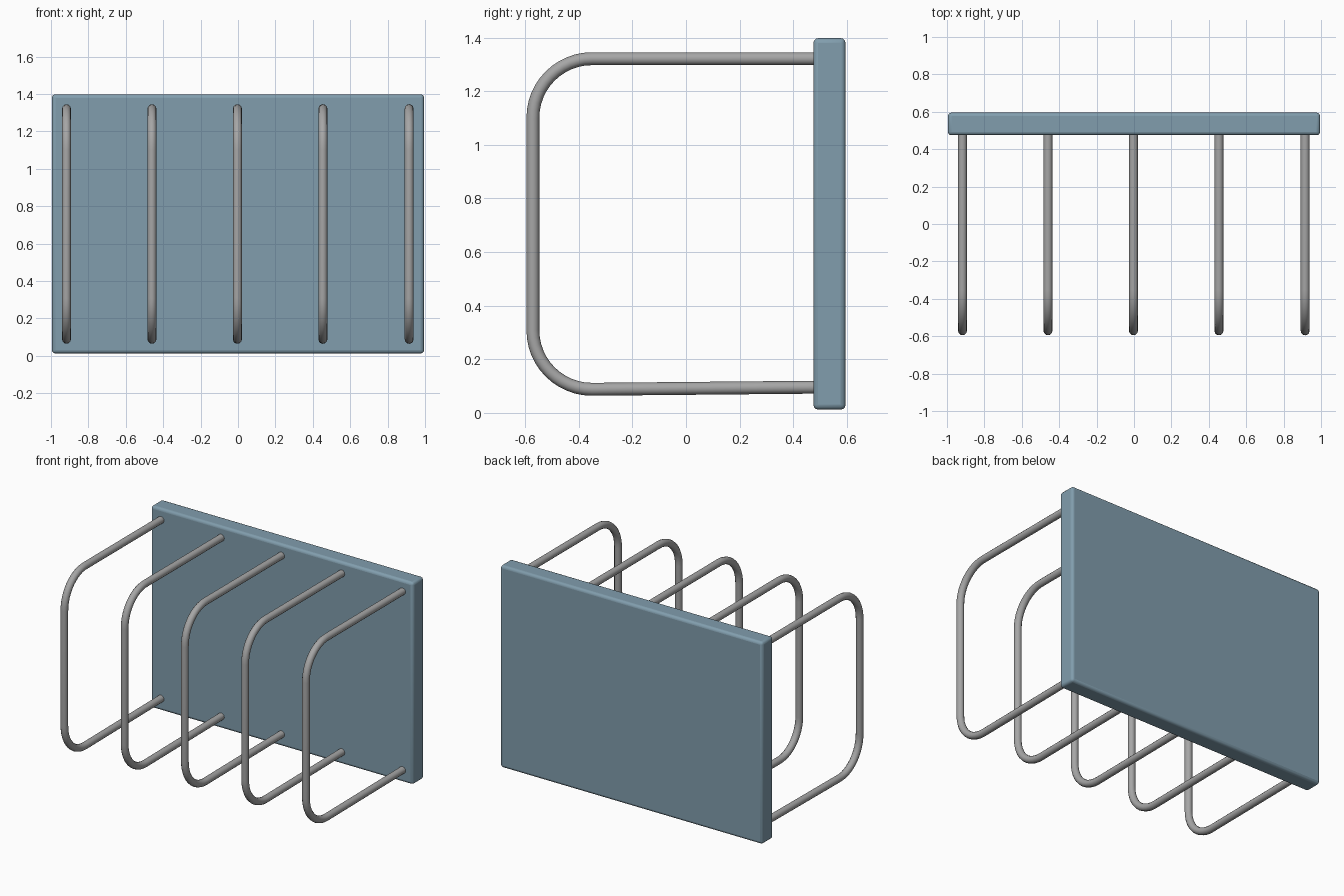
import bpy
import math

if "Cube" in bpy.data.objects:
    bpy.data.objects.remove(bpy.data.objects["Cube"])

def material(name, rgb):
    m = bpy.data.materials.new(name)
    m.diffuse_color = (*rgb, 1)
    m.use_nodes = True
    m.node_tree.nodes["Principled BSDF"].inputs["Base Color"].default_value = m.diffuse_color
    return m

paint = material("worn_blue_paint", (0.22, 0.34, 0.42))
metal = material("worn_grey_metal", (0.38, 0.38, 0.38))

# Back panel: a slab with softly rounded edges
bpy.ops.mesh.primitive_cube_add(size=1, location=(0, 0.535, 0.705))
panel = bpy.context.object
panel.name = "back_panel"
panel.scale = (1.99, 0.12, 1.385)
bpy.ops.object.transform_apply(location=False, rotation=False, scale=True)
bevel = panel.modifiers.new("soft_edges", 'BEVEL')
bevel.width = 0.018
bevel.segments = 3
panel.data.materials.append(paint)
bpy.ops.object.shade_smooth_by_angle(angle=math.radians(40))

# Hoop path in the y-z plane: two arms joined by rounded corners
FRONT, BACK, TOP, BOTTOM, BEND = -0.571, 0.50, 1.321, 0.088, 0.22
TUBE = 0.024

def corner(cy, cz, start, end, steps=12):
    for i in range(steps + 1):
        a = math.radians(start + (end - start) * i / steps)
        yield (0, cy + BEND * math.cos(a), cz + BEND * math.sin(a))

path = [(0, BACK, TOP)]
path += corner(FRONT + BEND, TOP - BEND, 90, 180)
path += corner(FRONT + BEND, BOTTOM + BEND, 180, 270)
path += [(0, BACK, BOTTOM + 0.008)]

curve = bpy.data.curves.new("hoop_path", 'CURVE')
curve.dimensions = '3D'
curve.bevel_depth = TUBE
curve.bevel_resolution = 4
curve.use_fill_caps = True
spline = curve.splines.new('POLY')
spline.points.add(len(path) - 1)
for point, co in zip(spline.points, path):
    point.co = (*co, 1)
spline.use_smooth = True
curve.materials.append(metal)

# Five hoops spaced along the panel
for i, x in enumerate((-0.917, -0.46, -0.003, 0.454, 0.915)):
    hoop = bpy.data.objects.new(f"hoop_{i + 1}", curve)
    hoop.location.x = x
    bpy.context.collection.objects.link(hoop)
